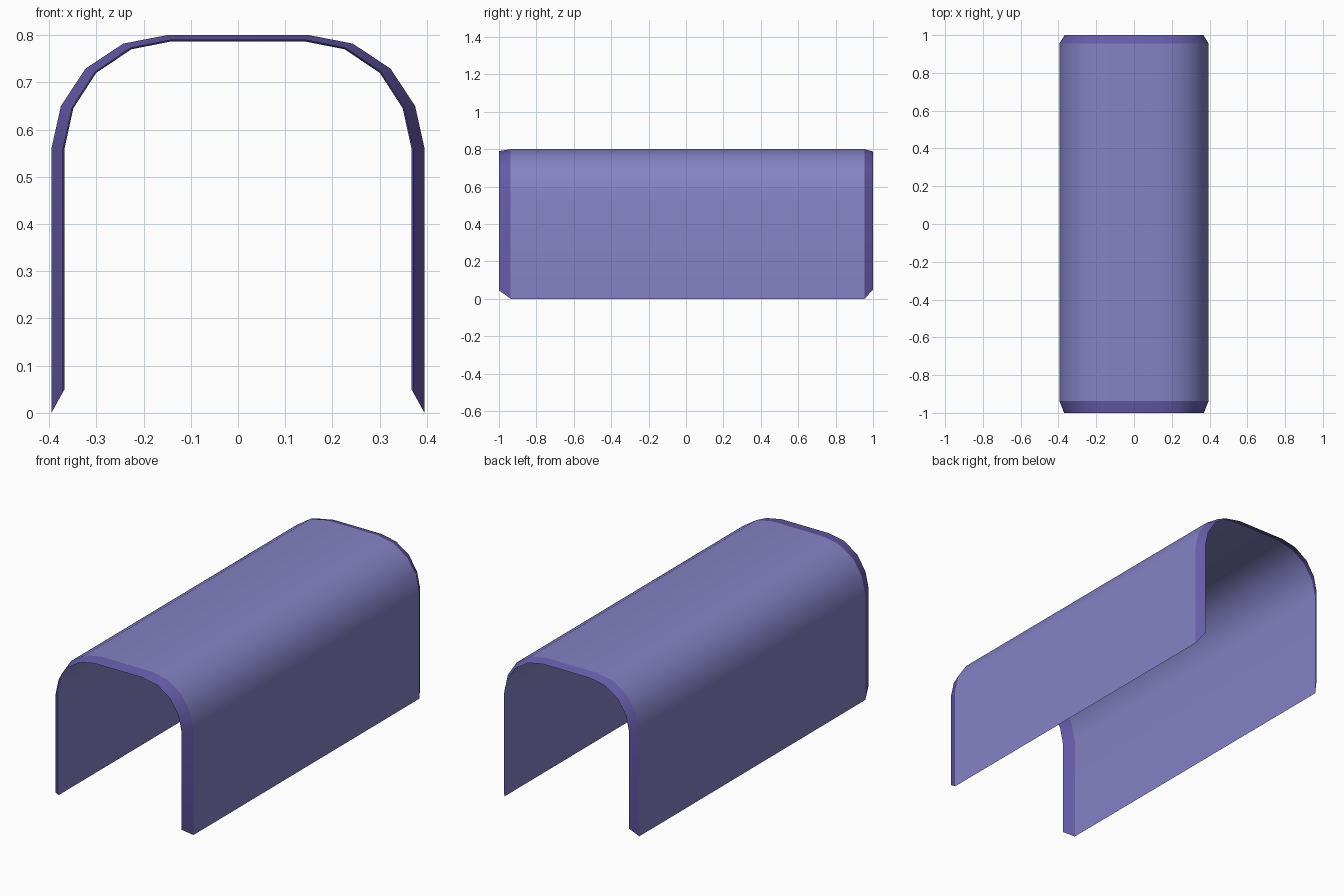
import bpy

if "Cube" in bpy.data.objects:
    bpy.data.objects.remove(bpy.data.objects["Cube"])


def material(name, rgb):
    m = bpy.data.materials.new(name)
    m.diffuse_color = (*rgb, 1)
    m.use_nodes = True
    m.node_tree.nodes["Principled BSDF"].inputs["Base Color"].default_value = m.diffuse_color
    return m


shell_mat = material("soft violet", (0.235, 0.222, 0.56))
trim_mat = material("deep violet", (0.135, 0.105, 0.40))

# Half of the arch section (x, z), from the foot to the flat crown
HALF = [(0.395, 0.0), (0.395, 0.56), (0.375, 0.65),
        (0.323, 0.729), (0.243, 0.782), (0.15, 0.8)]


def ring(y, width=1.0, crown=0.0, foot=0.0):
    """Full arch section at y, narrowed and with its foot raised."""
    half = []
    for x, z in HALF:
        drop = crown * max(0, (z - 0.56) / 0.24)
        half.append((x * width, y, foot if z == 0 else z - drop))
    return half + [(-x, y, z) for x, y, z in reversed(half)]


def loft(name, a, b, mat):
    """Sheet of quads between two arch sections."""
    n = len(a)
    faces = [(i, i + 1, n + i + 1, n + i) for i in range(n - 1)]
    mesh = bpy.data.meshes.new(name)
    mesh.from_pydata(a + b, [], faces)
    mesh.flip_normals()
    mesh.update()
    # make the normals point outwards (crown faces up)
    if mesh.polygons[len(HALF) - 1].normal.z < 0:
        mesh.flip_normals()
    mesh.materials.append(mat)
    mesh.shade_smooth()
    ob = bpy.data.objects.new(name, mesh)
    bpy.context.collection.objects.link(ob)
    return ob


front, back = ring(-0.937), ring(0.955)
# Main cover and the two tapered end bands
loft("arch_cover", front, back, shell_mat)
loft("front_band", ring(-1.0, 0.937, 0.01, 0.045), front, trim_mat)
loft("back_band", back, ring(1.0, 0.93, 0.013, 0.05), trim_mat)
